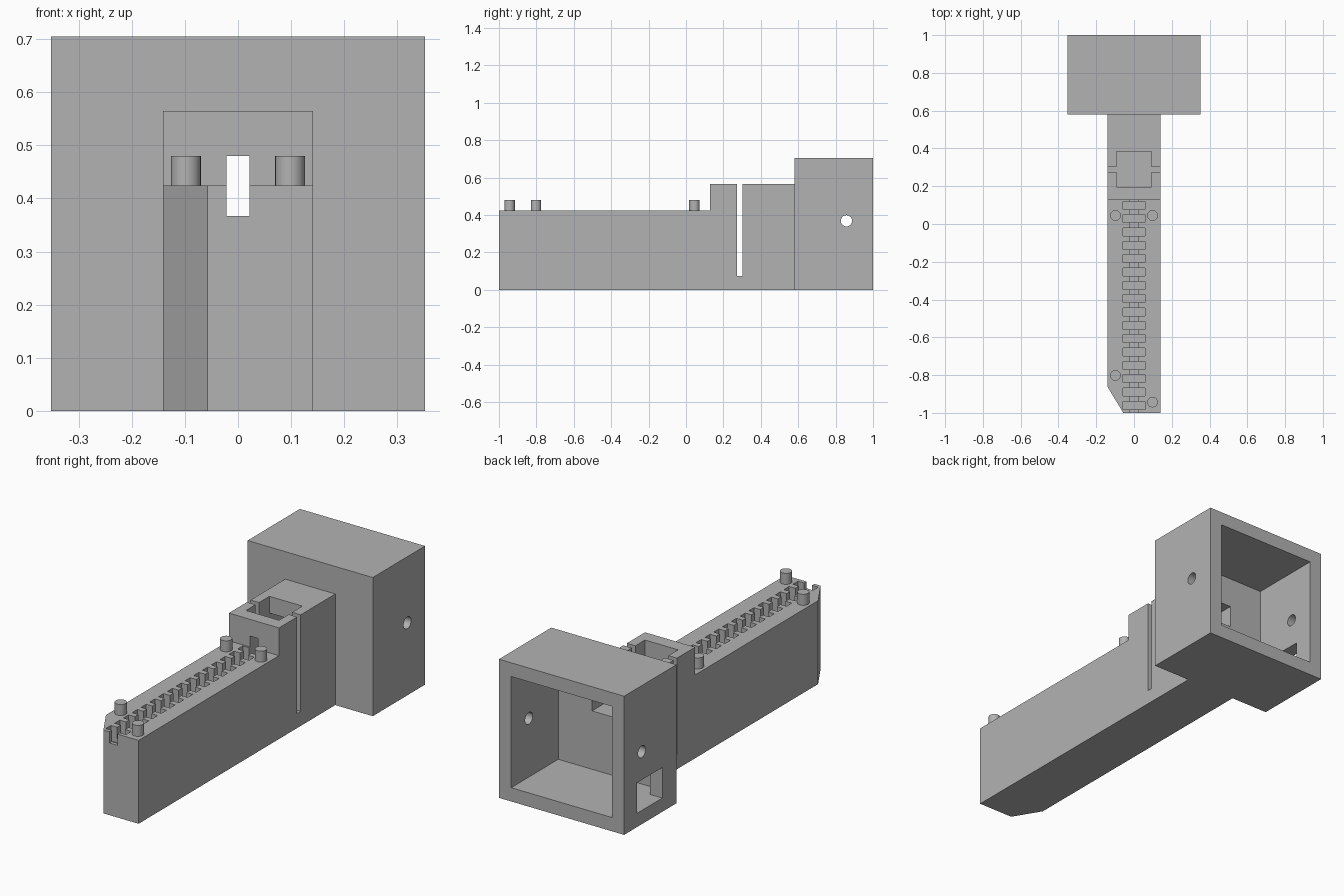
import bpy
import bmesh
from math import pi
from mathutils import Matrix, Vector

if "Cube" in bpy.data.objects:
    bpy.data.objects.remove(bpy.data.objects["Cube"], do_unlink=True)

grey = bpy.data.materials.new("light grey plastic")
grey.use_nodes = True
colour = (0.45, 0.45, 0.45, 1)
grey.diffuse_color = colour
grey.node_tree.nodes["Principled BSDF"].inputs["Base Color"].default_value = colour


def add_box(bm, x, y, z):
    """Add a block given its (low, high) range on each axis."""
    centre = Vector([sum(r) / 2 for r in (x, y, z)])
    size = Vector([r[1] - r[0] for r in (x, y, z)])
    bmesh.ops.create_cube(bm, size=1, matrix=Matrix.Translation(centre) @ Matrix.Diagonal(size).to_4x4())


def finish(bm, name):
    mesh = bpy.data.meshes.new(name)
    bm.to_mesh(mesh)
    bm.free()
    mesh.materials.append(grey)
    obj = bpy.data.objects.new(name, mesh)
    bpy.context.collection.objects.link(obj)
    return obj


def boxes(name, *ranges):
    bm = bmesh.new()
    for r in ranges:
        add_box(bm, *r)
    return finish(bm, name)


def cylinder(name, radius, depth, matrix):
    bm = bmesh.new()
    bmesh.ops.create_cone(bm, cap_ends=True, segments=32, radius1=radius,
                          radius2=radius, depth=depth, matrix=matrix)
    return finish(bm, name)


def cut(target, *cutters):
    """Subtract each cutter in turn, then bake the result."""
    for cutter in cutters:
        cutter.hide_render = True
        mod = target.modifiers.new("cut", "BOOLEAN")
        mod.operation, mod.solver, mod.object = "DIFFERENCE", "EXACT", cutter
    bpy.context.view_layer.update()
    baked = bpy.data.meshes.new_from_object(
        target.evaluated_get(bpy.context.evaluated_depsgraph_get()))
    target.modifiers.clear()
    target.data = baked
    for cutter in cutters:
        bpy.data.objects.remove(cutter, do_unlink=True)


def smooth(obj):
    bpy.ops.object.select_all(action="DESELECT")
    obj.select_set(True)
    bpy.context.view_layer.objects.active = obj
    bpy.ops.object.shade_smooth_by_angle(angle=pi / 6)


HALF = 0.141          # half width of rail and tower
RAIL_TOP = 0.424
TOWER_Y = (0.128, 0.58)
SLOT_X = (-0.022, 0.022)
SLOT_Z = (0.367, 0.48)
WELL_X = (-0.093, 0.093)

# Rail: plan outline with one clipped front corner, extruded upward
bm = bmesh.new()
outline = [(-HALF, -0.86), (-0.057, -1), (HALF, -1), (HALF, TOWER_Y[0]), (-HALF, TOWER_Y[0])]
base = bm.faces.new([bm.verts.new((x, y, 0)) for x, y in outline])
top = bmesh.ops.extrude_face_region(bm, geom=[base], use_keep_orig=True)
bmesh.ops.translate(bm, vec=(0, 0, RAIL_TOP),
                    verts=[v for v in top["geom"] if isinstance(v, bmesh.types.BMVert)])
bmesh.ops.recalc_face_normals(bm, faces=bm.faces)
rail = finish(bm, "rail")

# Long slot with a row of wider pockets
pitch = 0.0706
pockets = [((-0.057, 0.057), (0.078 - i * pitch, 0.12 - i * pitch), (0.345, 0.5)) for i in range(16)]
cut(rail,
    boxes("slot_cutter", (SLOT_X, (-1.1, 0.2), SLOT_Z)),
    boxes("pocket_cutter", *pockets))

# Tower: deep square well, thin side slits, front slot and rear passage
tower = boxes("tower", ((-HALF, HALF), TOWER_Y, (0, 0.565)))
cut(tower,
    boxes("well_cutter", (WELL_X, (0.197, 0.385), (0.07, 0.7))),
    boxes("slit_cutter", ((-0.3, 0.3), (0.274, 0.302), (0.074, 0.7))),
    boxes("slot_cutter", (SLOT_X, (0, 0.25), SLOT_Z)),
    boxes("passage_cutter", (WELL_X, (0.37, 0.7), SLOT_Z)))

# Housing: open at the back, with round side holes and a window on one side
housing = boxes("housing", ((-0.352, 0.352), (0.58, 1), (0, 0.705)))
across = Matrix.Translation((0, 0.858, 0.369)) @ Matrix.Rotation(pi / 2, 4, "Y")
cut(housing,
    boxes("cavity_cutter", ((-0.283, 0.283), (0.622, 1.1), (0.07, 0.635))),
    boxes("passage_cutter", (WELL_X, (0.5, 0.7), SLOT_Z)),
    boxes("window_cutter", ((-0.5, -0.2), (0.693, 0.895), (0.07, 0.225))),
    cylinder("hole_cutter", 0.03, 1, across))
smooth(housing)

# Locating pegs on the rail
for name, x, y in (("rear_left", 0.098, 0.045), ("rear_right", -0.098, 0.045),
                   ("front_left", 0.098, -0.943), ("front_right", -0.098, -0.802)):
    peg = cylinder(name + "_peg", 0.028, 0.08, Matrix.Translation((x, y, 0.44)))
    smooth(peg)
